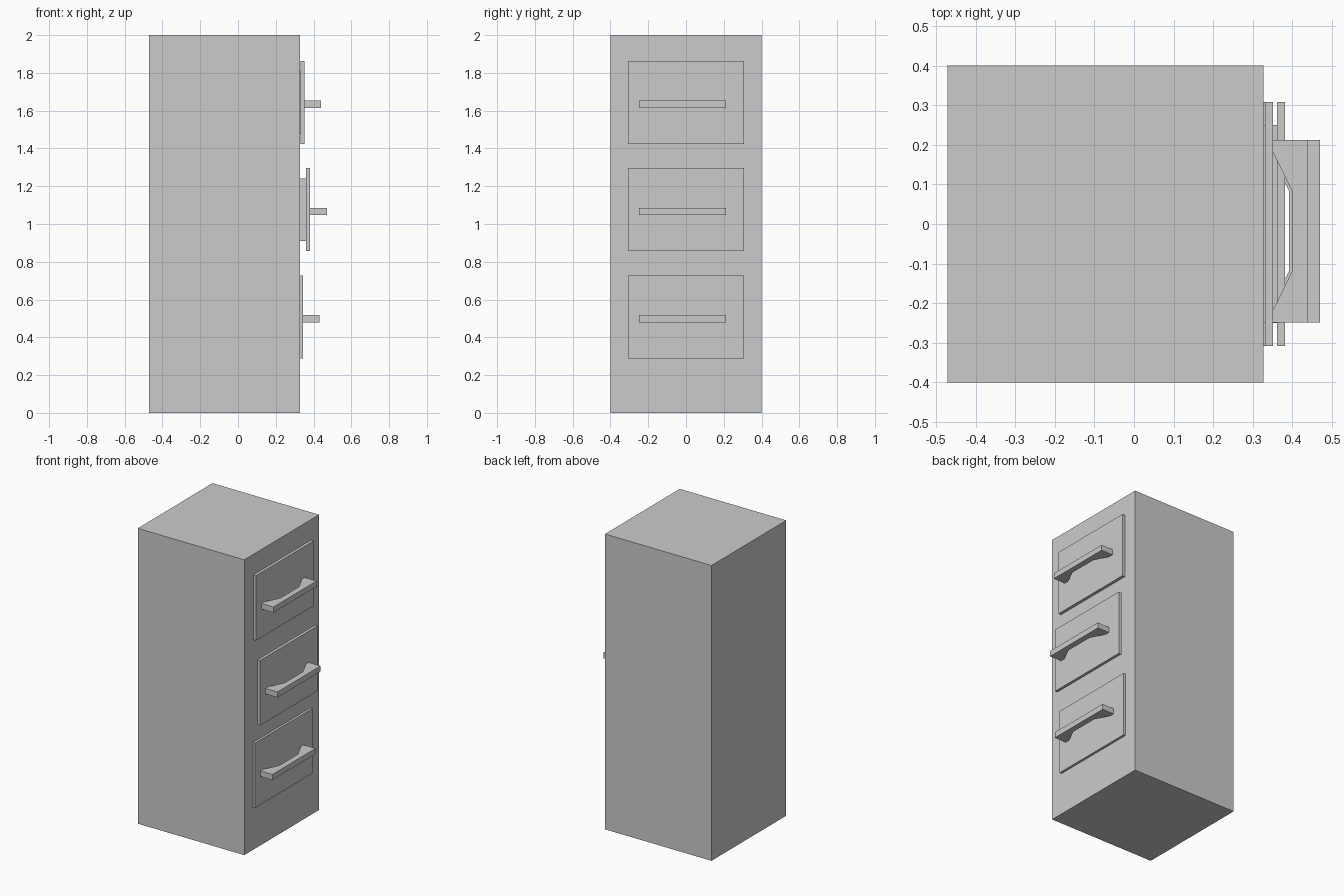
import bpy
import bmesh

if "Cube" in bpy.data.objects:
    bpy.data.objects.remove(bpy.data.objects["Cube"])


def prism(name, outline, z0, z1):
    """Extrude an xy outline from z0 up to z1."""
    bm = bmesh.new()
    face = bm.faces.new([bm.verts.new((x, y, z0)) for x, y in outline])
    ext = bmesh.ops.extrude_face_region(bm, geom=[face])
    top = [v for v in ext["geom"] if isinstance(v, bmesh.types.BMVert)]
    bmesh.ops.translate(bm, verts=top, vec=(0, 0, z1 - z0))
    bmesh.ops.recalc_face_normals(bm, faces=bm.faces)
    mesh = bpy.data.meshes.new(name)
    bm.to_mesh(mesh)
    bm.free()
    obj = bpy.data.objects.new(name, mesh)
    bpy.context.collection.objects.link(obj)
    return obj


def box(name, x0, x1, y0, y1, z0, z1):
    return prism(name, [(x0, y0), (x1, y0), (x1, y1), (x0, y1)], z0, z1)


# Cabinet body
FRONT = 0.327
box("cabinet_body", -0.471, FRONT, -0.4, 0.4, 0, 2)

# Drawers: name, centre height, x of the panel's outer face
drawers = [("bottom", 0.508, 0.343), ("middle", 1.077, 0.381), ("top", 1.644, 0.351)]

for name, z, x in drawers:
    # Drawer box sliding out of the cabinet
    box(name + "_drawer_box", FRONT - 0.03, x - 0.015, -0.25, 0.25, z - 0.167, z + 0.164)
    # Front panel
    box(name + "_drawer_panel", x - 0.02, x, -0.308, 0.308, z - 0.22, z + 0.22)
    # Handle: bar with a tapered finger recess behind it
    outline = [(x, -0.249), (x + 0.089, -0.249), (x + 0.089, 0.212), (x, 0.212),
               (x, 0.181), (x + 0.049, 0.082), (x + 0.049, -0.118), (x, -0.218)]
    prism(name + "_drawer_handle", outline, z - 0.029, z + 0.009)
